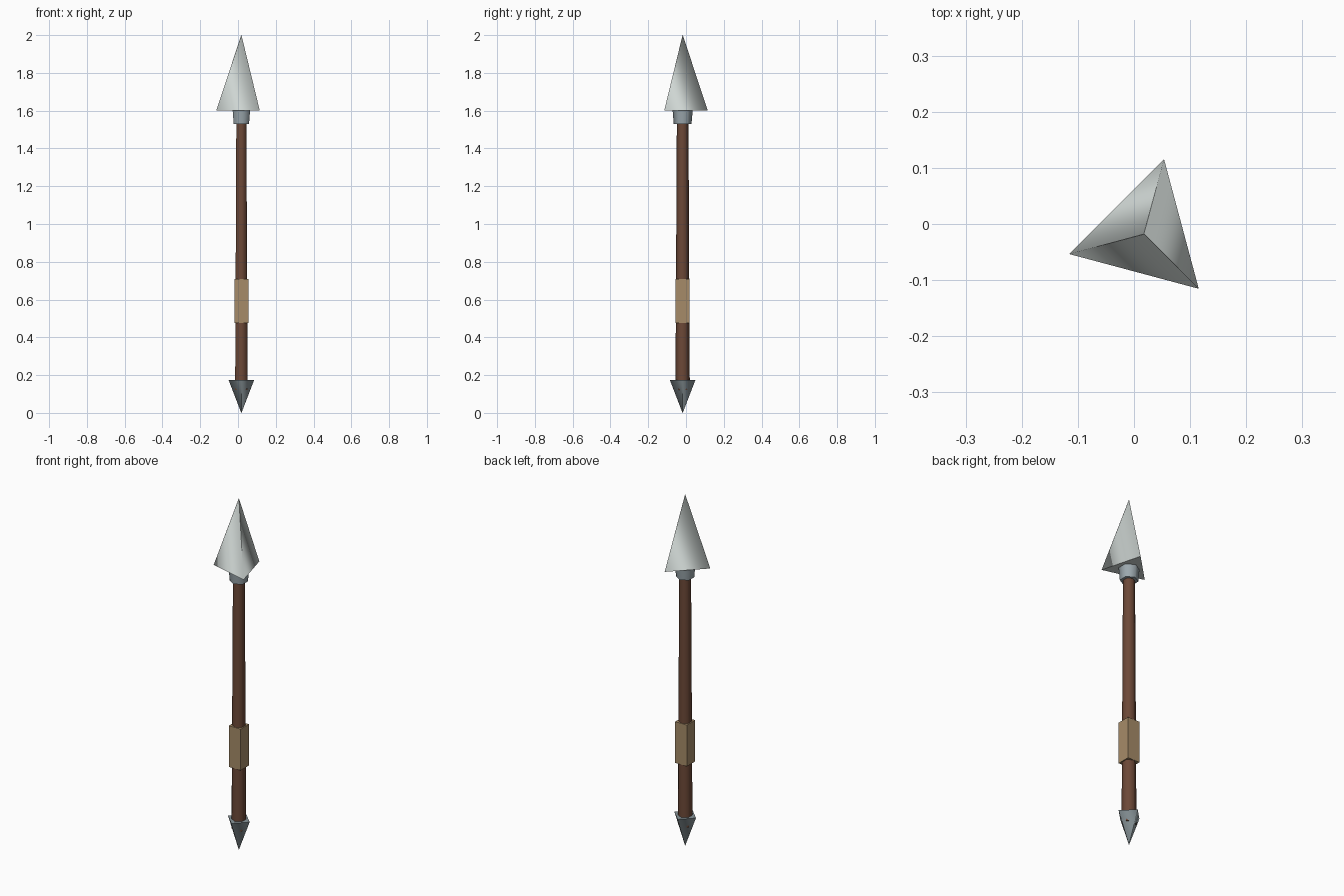
import bpy, bmesh
from math import sin, cos, radians, pi

if "Cube" in bpy.data.objects:
    bpy.data.objects.remove(bpy.data.objects["Cube"])

AX, AY = 0.0178, -0.0178  # spear axis


def paint(name, rgb):
    m = bpy.data.materials.new(name)
    m.diffuse_color = (*rgb, 1)
    m.use_nodes = True
    m.node_tree.nodes["Principled BSDF"].inputs["Base Color"].default_value = m.diffuse_color
    return m


def prism(name, sides, start, z0, r0, z1, r1, mat, smooth=True):
    """Tapered n-sided prism with flat caps; start = angle of first corner in degrees."""
    bm = bmesh.new()
    rings = []
    for z, r in ((z0, r0), (z1, r1)):
        angles = [radians(start) + 2 * pi * i / sides for i in range(sides)]
        rings.append([bm.verts.new((AX + r * cos(a), AY + r * sin(a), z)) for a in angles])
    low, high = rings
    for i in range(sides):
        j = (i + 1) % sides
        f = bm.faces.new((low[i], low[j], high[j], high[i]))
        f.smooth = smooth
    caps = [bm.faces.new(low[::-1]), bm.faces.new(high)]
    for cap in caps:
        for e in cap.edges:
            e.smooth = False
    me = bpy.data.meshes.new(name)
    bm.to_mesh(me)
    bm.free()
    me.materials.append(mat)
    ob = bpy.data.objects.new(name, me)
    bpy.context.collection.objects.link(ob)
    return ob


blade = paint("pale_steel", (0.62, 0.67, 0.65))
steel = paint("blue_steel", (0.33, 0.39, 0.42))
dark = paint("dark_steel", (0.25, 0.30, 0.32))
wood = paint("wood", (0.15, 0.065, 0.038))
leather = paint("leather", (0.38, 0.26, 0.14))

TIP = 0.0006  # near-zero radius for the points

# three-sided point, socket, tapered hexagonal pole, square grip, four-sided butt
prism("spear_head", 3, 75, 1.60, 0.138, 2.0, TIP, blade)
prism("head_socket", 6, 30, 1.53, 0.047, 1.605, 0.0535, steel)
prism("shaft", 6, 30, 0.12, 0.038, 1.60, 0.0305, wood)
prism("grip_wrap", 4, 45, 0.475, 0.0525, 0.71, 0.0525, leather, smooth=False)
prism("butt_spike", 4, 0, 0.0, TIP, 0.175, 0.068, dark)
